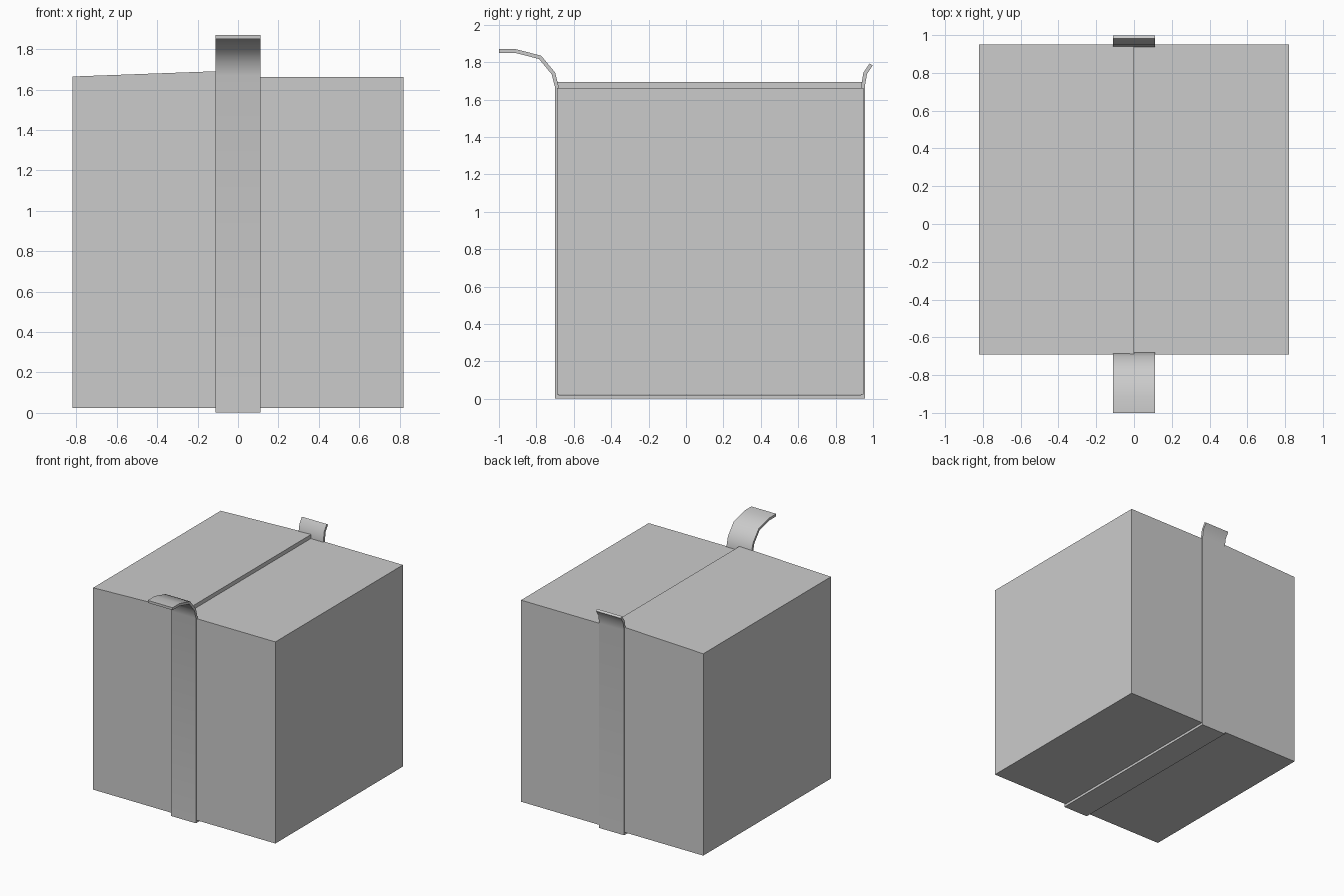
import bpy, math

if "Cube" in bpy.data.objects:
    bpy.data.objects.remove(bpy.data.objects["Cube"])


def add_mesh(name, verts, faces):
    mesh = bpy.data.meshes.new(name)
    mesh.from_pydata(verts, [], faces)
    mesh.update()
    obj = bpy.data.objects.new(name, mesh)
    bpy.context.collection.objects.link(obj)
    return obj


# Carton: front profile with the left half of the lid slightly raised
profile = [(-0.82, 0.023), (0.82, 0.023), (0.82, 1.663), (0, 1.663), (0, 1.695), (-0.82, 1.665)]
n = len(profile)
verts = [(x, y, z) for y in (-0.691, 0.949) for x, z in profile]
faces = [tuple(range(n)), tuple(range(2 * n - 1, n - 1, -1))]
faces += [((i + 1) % n, i, n + i, n + (i + 1) % n) for i in range(n)]
add_mesh("carton", verts, faces)

# Tape: side path under the carton with both loose ends curling outward
path = [(-1.0, 1.860), (-0.912, 1.860), (-0.780, 1.826), (-0.709, 1.740), (-0.691, 1.670),
        (-0.691, 0.012), (0.946, 0.012), (0.946, 1.670), (0.958, 1.740), (0.990, 1.788)]
verts = [(x, y, z) for y, z in path for x in (-0.112, 0.112)]
faces = [(2 * i, 2 * i + 1, 2 * i + 3, 2 * i + 2) for i in range(len(path) - 1)]
tape = add_mesh("packing_tape", verts, faces)
solid = tape.modifiers.new("thickness", 'SOLIDIFY')
solid.thickness = 0.02
solid.offset = 0
solid.use_even_offset = True

# Smooth the curls while keeping the tape rims sharp
bpy.context.view_layer.objects.active = tape
tape.select_set(True)
bpy.ops.object.modifier_apply(modifier=solid.name)
bpy.ops.object.shade_smooth_by_angle(angle=math.radians(45))
